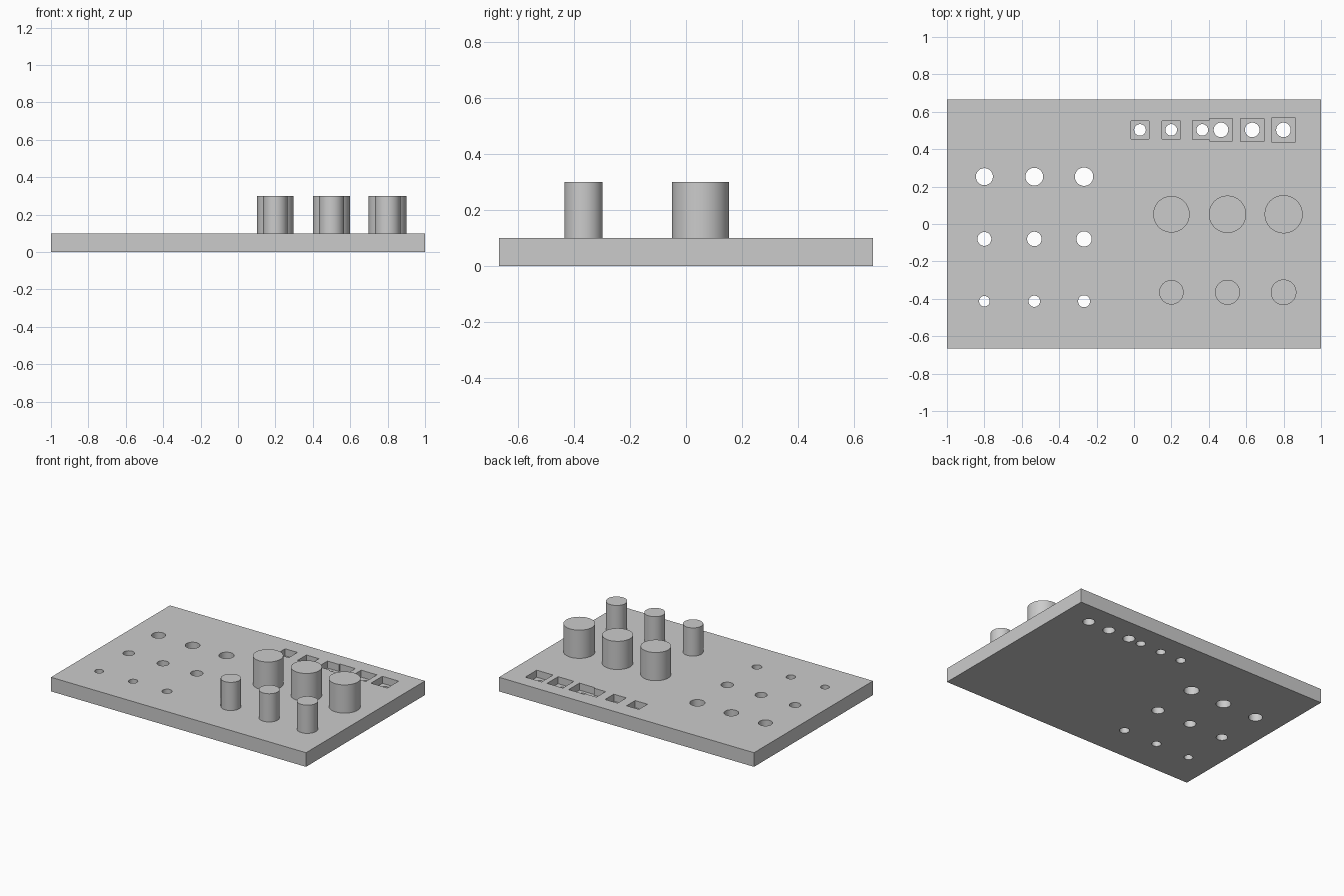
import bpy

if "Cube" in bpy.data.objects:
    bpy.data.objects.remove(bpy.data.objects["Cube"])

PLATE_T = 0.10      # plate thickness
POCKET_D = 0.05     # depth of the square pockets
POST_TOP = 0.30

grey = bpy.data.materials.new("plain_grey")
grey.diffuse_color = (0.6, 0.6, 0.6, 1)
grey.use_nodes = True
grey.node_tree.nodes["Principled BSDF"].inputs["Base Color"].default_value = grey.diffuse_color


def box(name, x, y, z0, z1, sx, sy):
    bpy.ops.mesh.primitive_cube_add(size=1, location=(x, y, (z0 + z1) / 2))
    ob = bpy.context.object
    ob.name = name
    ob.scale = (sx, sy, z1 - z0)
    bpy.ops.object.transform_apply(location=False, rotation=False, scale=True)
    return ob


def cylinder(name, x, y, z0, z1, r):
    bpy.ops.mesh.primitive_cylinder_add(vertices=64, radius=r, depth=z1 - z0,
                                        location=(x, y, (z0 + z1) / 2))
    ob = bpy.context.object
    ob.name = name
    return ob


def cut(target, cutter):
    mod = target.modifiers.new("cut", 'BOOLEAN')
    mod.operation = 'DIFFERENCE'
    mod.solver = 'EXACT'
    mod.object = cutter
    bpy.context.view_layer.objects.active = target
    bpy.ops.object.modifier_apply(modifier=mod.name)
    bpy.data.objects.remove(cutter)


def finish(ob):
    ob.data.materials.clear()
    ob.data.materials.append(grey)
    bpy.ops.object.select_all(action='DESELECT')
    ob.select_set(True)
    bpy.context.view_layer.objects.active = ob
    bpy.ops.object.shade_smooth_by_angle()


# Base plate
plate = box("base_plate", 0, 0, 0, PLATE_T, 2, 1.333)

# Grid of through holes, growing to the back and to the right
hole_rows = [(0.253, 0.0455), (-0.08, 0.037), (-0.413, 0.0285)]
for y, r in hole_rows:
    for i, x in enumerate((-0.8, -0.533, -0.267)):
        cut(plate, cylinder("hole_cutter", x, y, -0.1, 0.2, r + 0.0018 * i))

# Square pockets along the back: centre x, half width, hole radius
pockets = [(0.032, 0.048, 0.031), (0.199, 0.049, 0.031), (0.365, 0.051, 0.031),
           (0.465, 0.0605, 0.039), (0.632, 0.062, 0.039), (0.799, 0.064, 0.039)]
for x, h, r in pockets:
    cut(plate, box("pocket_cutter", x, 0.503, PLATE_T - POCKET_D, 0.2, 2 * h, 2 * h))
for x, h, r in pockets:
    cut(plate, cylinder("pocket_hole_cutter", x, 0.503, -0.1, 0.2, r))
finish(plate)

# Two rows of round posts
for label, y, r, step in (("large_post", 0.052, 0.0975, 0.0022),
                          ("small_post", -0.365, 0.0653, 0.0015)):
    for i, x in enumerate((0.2, 0.5, 0.8)):
        finish(cylinder(f"{label}_{i + 1}", x, y, PLATE_T, POST_TOP, r + step * i))
